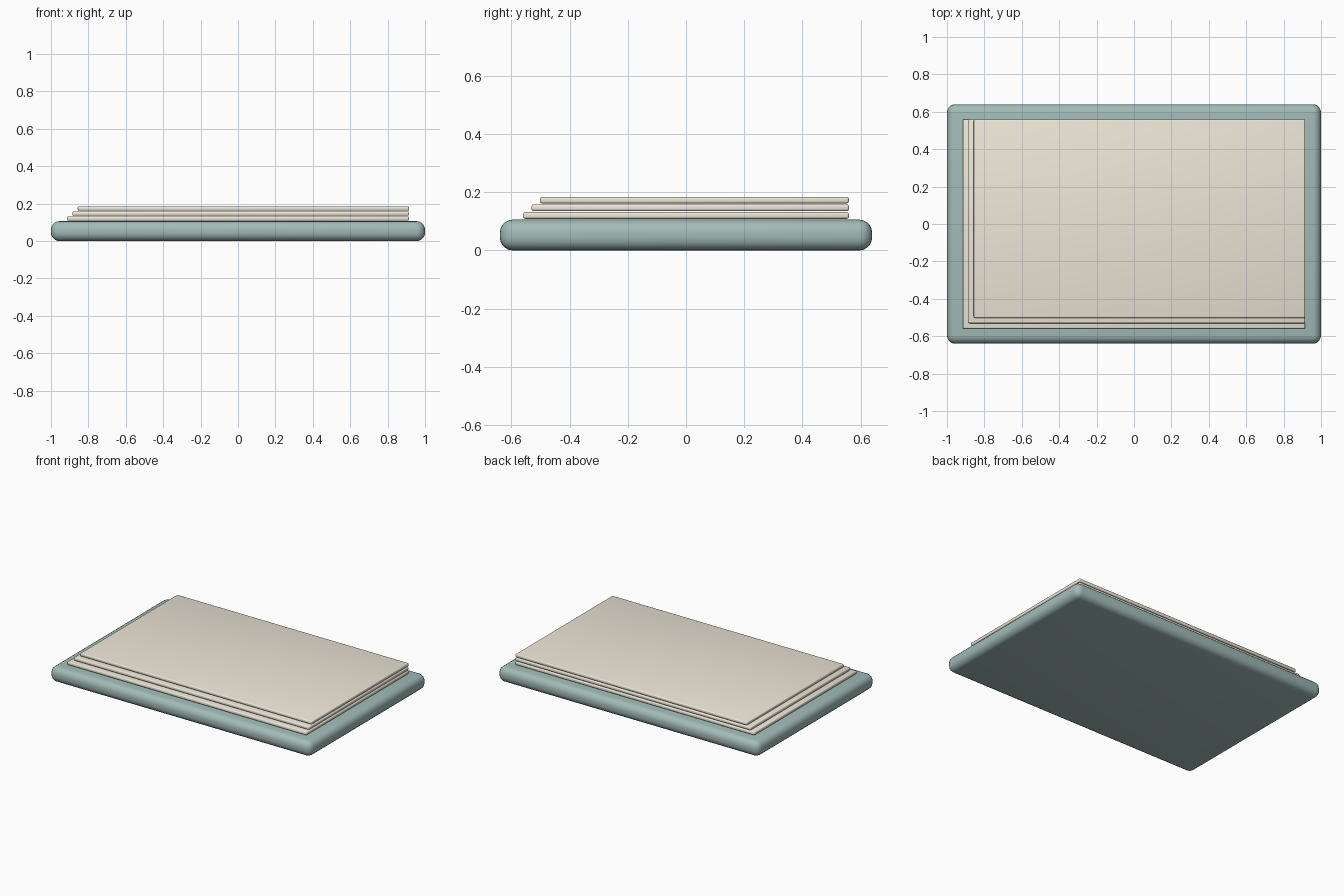
import bpy
import math

if "Cube" in bpy.data.objects:
    bpy.data.objects.remove(bpy.data.objects["Cube"])


def material(name, color):
    mat = bpy.data.materials.new(name)
    mat.diffuse_color = (*color, 1)
    mat.use_nodes = True
    mat.node_tree.nodes["Principled BSDF"].inputs["Base Color"].default_value = mat.diffuse_color
    return mat


def slab(name, x0, x1, y0, y1, z0, z1, radius, segments, mat):
    """Box between the given limits with rounded edges."""
    bpy.ops.mesh.primitive_cube_add(
        size=1, location=((x0 + x1) / 2, (y0 + y1) / 2, (z0 + z1) / 2))
    ob = bpy.context.object
    ob.name = name
    ob.scale = (x1 - x0, y1 - y0, z1 - z0)
    bpy.ops.object.transform_apply(location=False, rotation=False, scale=True)
    bev = ob.modifiers.new("rounding", 'BEVEL')
    bev.width = radius
    bev.segments = segments
    bpy.ops.object.modifier_apply(modifier=bev.name)
    bpy.ops.object.shade_smooth_by_angle(angle=math.radians(35))
    ob.data.materials.append(mat)
    return ob


teal = material("teal", (0.36, 0.50, 0.48))
paper = material("paper", (0.86, 0.80, 0.69))

# Rounded base block
slab("base", -1, 1, -0.64, 0.64, 0, 0.106, 0.045, 5, teal)

# Stack of sheets, stepped in at the left and front edges
for i in range(3):
    step = 0.029 * i
    z = 0.109 + 0.0265 * i
    slab(f"sheet_{i + 1}", -0.915 + step, 0.915, -0.56 + step, 0.56,
         z, z + 0.0225, 0.007, 3, paper)
